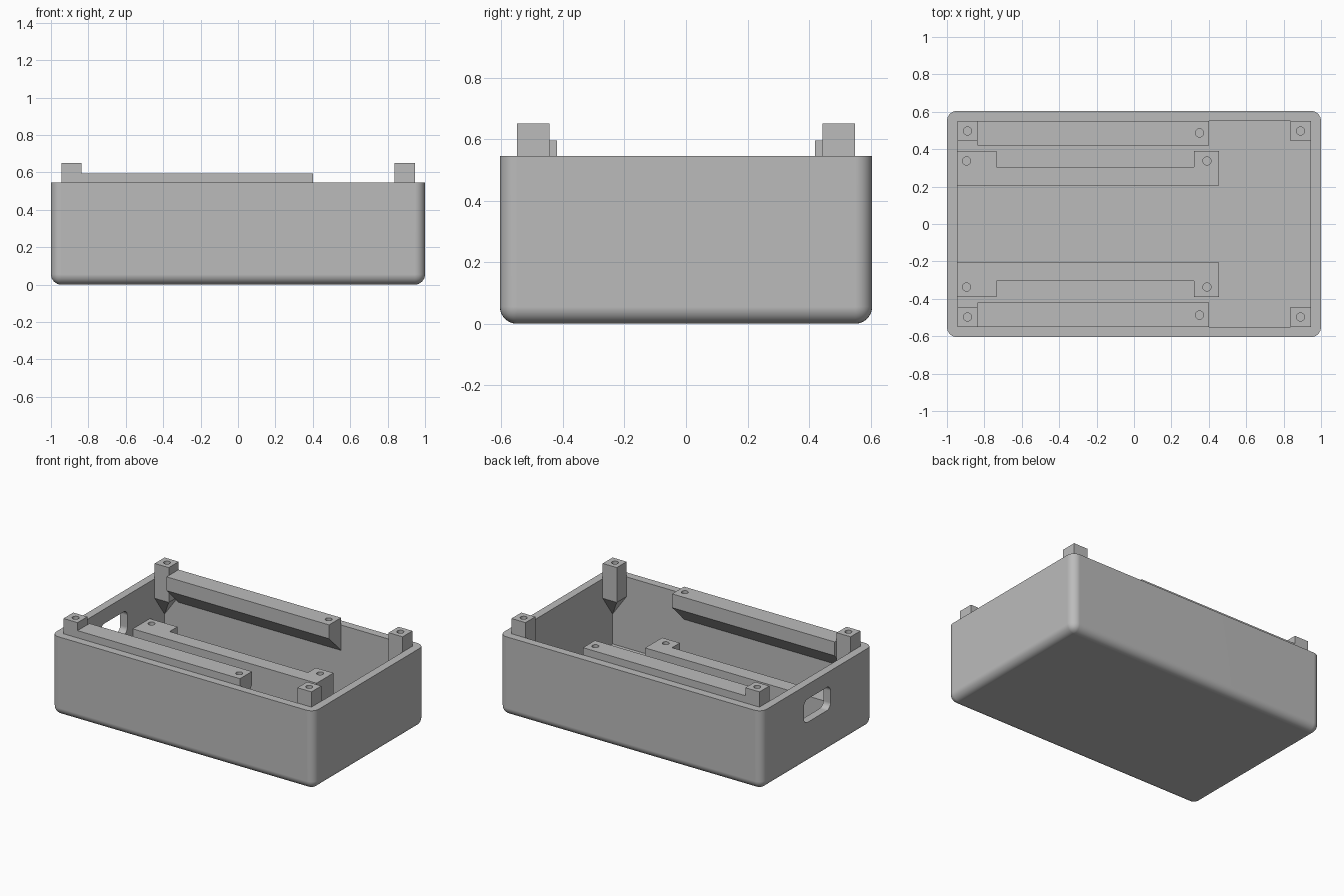
import bpy, bmesh, math
from mathutils import Vector

cube = bpy.data.objects.get("Cube")
if cube:
    bpy.data.objects.remove(cube, do_unlink=True)

HALF_X, HALF_Y, HEIGHT, WALL = 1.0, 0.605, 0.545, 0.055
IN_X, IN_Y = HALF_X - WALL, HALF_Y - WALL

grey = bpy.data.materials.new("plain grey")
grey.use_nodes = True
colour = (0.5, 0.5, 0.5, 1)
grey.diffuse_color = colour
grey.node_tree.nodes["Principled BSDF"].inputs["Base Color"].default_value = colour


def finish(name, bm):
    bmesh.ops.recalc_face_normals(bm, faces=bm.faces[:])
    mesh = bpy.data.meshes.new(name)
    bm.to_mesh(mesh)
    bm.free()
    mesh.materials.append(grey)
    obj = bpy.data.objects.new(name, mesh)
    bpy.context.collection.objects.link(obj)
    return obj


def loft(name, ring_a, ring_b):
    """Solid between two matching rings of points."""
    bm = bmesh.new()
    a = [bm.verts.new(p) for p in ring_a]
    b = [bm.verts.new(p) for p in ring_b]
    bm.faces.new(a)
    bm.faces.new(b)
    for i in range(len(a)):
        j = (i + 1) % len(a)
        bm.faces.new((a[i], a[j], b[j], b[i]))
    return finish(name, bm)


def block(low, high, bevel=0, keep=None):
    """Box between two corners, with chosen edges rounded."""
    bm = bmesh.new()
    bmesh.ops.create_cube(bm, size=1)
    low, high = Vector(low), Vector(high)
    for v in bm.verts:
        v.co = (low + high) / 2 + v.co * (high - low)
    if bevel:
        edges = [e for e in bm.edges if keep(e)]
        bmesh.ops.bevel(bm, geom=edges, offset=bevel, segments=8,
                        profile=0.5, affect='EDGES')
    return bm


def activate(obj):
    bpy.ops.object.select_all(action='DESELECT')
    obj.select_set(True)
    bpy.context.view_layer.objects.active = obj


def cut(obj, cutter):
    activate(obj)
    mod = obj.modifiers.new("cut", 'BOOLEAN')
    mod.operation, mod.solver, mod.object = 'DIFFERENCE', 'EXACT', cutter
    bpy.ops.object.modifier_apply(modifier=mod.name)
    bpy.data.objects.remove(cutter, do_unlink=True)


def drill(obj, x, y, top, depth=0.1, radius=0.022):
    """Round screw hole sunk from the top face."""
    ring = [(x + radius * math.cos(i * math.tau / 24),
             y + radius * math.sin(i * math.tau / 24)) for i in range(24)]
    cut(obj, loft("hole_cutter", [(*p, top - depth) for p in ring],
                  [(*p, top + 0.05) for p in ring]))


def smooth(obj):
    activate(obj)
    bpy.ops.object.shade_smooth_by_angle(angle=math.radians(30))
    mod = obj.modifiers.new("even_normals", 'WEIGHTED_NORMAL')
    mod.keep_sharp = True


# Open tray with rounded upright and bottom edges
tray = finish("tray", block((-HALF_X, -HALF_Y, 0), (HALF_X, HALF_Y, HEIGHT), 0.055,
                            lambda e: min(v.co.z for v in e.verts) < 0.01))
cut(tray, finish("cavity_cutter", block((-IN_X, -IN_Y, WALL), (IN_X, IN_Y, 1))))

# Rounded hand slot through one end wall
cut(tray, finish("slot_cutter", block(
    (-1.1, -0.145, 0.285), (-0.9, 0.145, 0.445), 0.04,
    lambda e: abs(e.verts[0].co.x - e.verts[1].co.x) > 0.1)))
smooth(tray)

# Corner posts, each tapering into its corner underneath
POST, POST_TOP = 0.107, 0.65
for sx, end in ((-1, "right"), (1, "left")):
    for sy, face in ((-1, "front"), (1, "back")):
        ox, oy = sx * IN_X, sy * IN_Y
        ix, iy = sx * (IN_X - POST), sy * (IN_Y - POST)
        plan = [(ox, oy), (ix, oy), (ix, iy), (ox, iy)]
        bottom = [(*p, z) for p, z in zip(plan, (0.26, 0.41, 0.41, 0.41))]
        bm_top = [(*p, POST_TOP) for p in plan]
        post = loft(f"{face}_{end}_post", bottom, bm_top)
        bm = bmesh.new()
        bm.from_mesh(post.data)
        # split the bent underside along its ridge
        under = [f for f in bm.faces if all(v.co.z < 0.5 for v in f.verts)][0]
        tip = min(under.verts, key=lambda v: v.co.z)
        ridge = max(under.verts, key=lambda v: (v.co - tip.co).xy.length)
        bmesh.utils.face_split(under, tip, ridge)
        bm.to_mesh(post.data)
        bm.free()
        drill(post, sx * 0.89, sy * 0.497, POST_TOP)
        smooth(post)

for sy, face in ((-1, "front"), (1, "back")):
    # Upper rail on the long wall, with a sloping underside
    section = [(IN_Y, 0.37), (IN_Y, 0.595), (0.42, 0.595), (0.42, 0.5)]
    rail = loft(f"{face}_upper_rail",
                [(POST - IN_X, sy * y, z) for y, z in section],
                [(0.4, sy * y, z) for y, z in section])
    drill(rail, 0.35, sy * 0.487, 0.595)
    smooth(rail)

    # Lower rail on the floor, with a wider tab at each end
    plan = [(-IN_X, 0.205), (0.455, 0.205), (0.455, 0.39), (0.32, 0.39),
            (0.32, 0.305), (-0.735, 0.305), (-0.735, 0.39), (-IN_X, 0.39)]
    ledge = loft(f"{face}_lower_rail", [(x, sy * y, WALL) for x, y in plan],
                 [(x, sy * y, 0.29) for x, y in plan])
    for hole_x in (-0.895, 0.39):
        drill(ledge, hole_x, sy * 0.337, 0.29)
    smooth(ledge)
